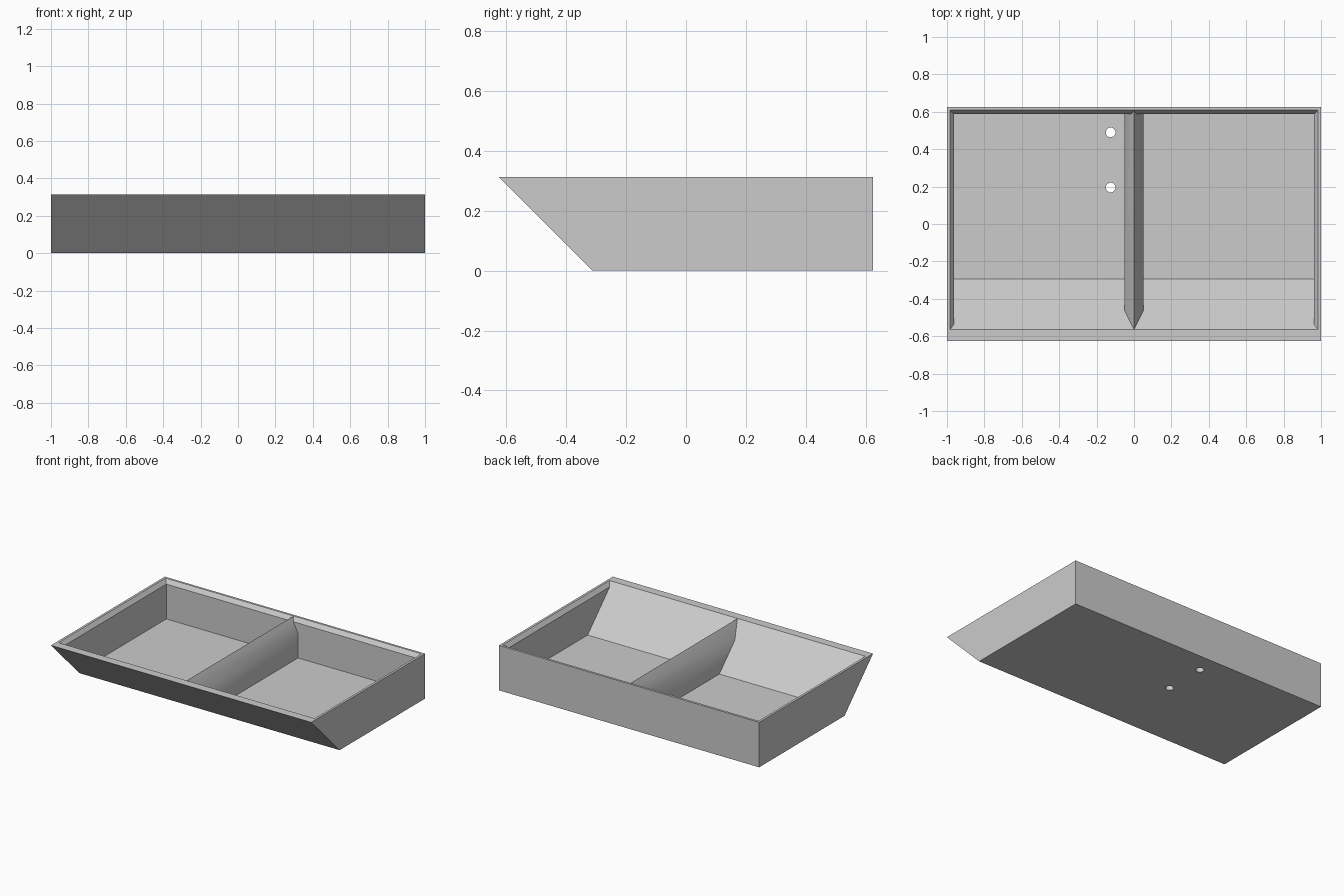
import bpy, bmesh, math

default = bpy.data.objects.get("Cube")
if default:
    bpy.data.objects.remove(default, do_unlink=True)

H = 0.3125          # tray height
FLOOR = 0.0425      # floor thickness
LIP = 0.028         # depth of the chamfered lip
RIDGE = 0.2125      # height where the divider starts to taper

grey = bpy.data.materials.new("light grey")
grey.use_nodes = True
colour = (0.6, 0.6, 0.6, 1)
grey.diffuse_color = colour
grey.node_tree.nodes["Principled BSDF"].inputs["Base Color"].default_value = colour


def loft(name, rings):
    """Solid through stacked rectangles: (half width, front y, back y, z)."""
    bm = bmesh.new()
    loops = [[bm.verts.new(p) for p in
              ((-w, f, z), (w, f, z), (w, b, z), (-w, b, z))]
             for w, f, b, z in rings]
    bm.faces.new(loops[0][::-1])
    bm.faces.new(loops[-1])
    for low, high in zip(loops, loops[1:]):
        for i in range(4):
            j = (i + 1) % 4
            bm.faces.new((low[i], low[j], high[j], high[i]))
    bmesh.ops.remove_doubles(bm, verts=bm.verts, dist=1e-5)
    bmesh.ops.recalc_face_normals(bm, faces=bm.faces)
    mesh = bpy.data.meshes.new(name)
    bm.to_mesh(mesh)
    bm.free()
    mesh.materials.append(grey)
    obj = bpy.data.objects.new(name, mesh)
    bpy.context.collection.objects.link(obj)
    return obj


def combine(target, tool, operation):
    """Apply a boolean and discard the tool."""
    tool.hide_render = True
    mod = target.modifiers.new(operation, 'BOOLEAN')
    mod.operation, mod.object, mod.solver = operation, tool, 'EXACT'
    bpy.ops.object.select_all(action='DESELECT')
    bpy.context.view_layer.objects.active = target
    target.select_set(True)
    bpy.ops.object.modifier_apply(modifier=mod.name)
    bpy.data.objects.remove(tool, do_unlink=True)


def slope(top_y, z):
    """Y on a 45 degree front slope that reaches top_y at the rim."""
    return top_y + H - z


# Outer body with its sloping front
tray = loft("tray", [(1, slope(-0.625, 0), 0.625, 0),
                     (1, -0.625, 0.625, H)])

# Inner cavity with a chamfered lip on the sides and back
cavity = loft("cavity_cutter",
              [(0.9625, slope(-0.565, FLOOR), 0.588, FLOOR),
               (0.9625, slope(-0.565, H - LIP), 0.588, H - LIP),
               (0.9835, -0.565, 0.609, H),
               (0.9835, -0.615, 0.609, H + 0.05)])
combine(tray, cavity, 'DIFFERENCE')

# Central divider tapering to a ridge
divider = loft("divider", [(0.05, slope(-0.59, 0.02), 0.615, 0.02),
                           (0.05, slope(-0.59, RIDGE), 0.615, RIDGE),
                           (0, -0.59, 0.615, H - 0.0005)])
combine(tray, divider, 'UNION')

# Two drain holes beside the divider
for y in (0.49, 0.195):
    bpy.ops.mesh.primitive_cylinder_add(vertices=32, radius=0.026, depth=0.2,
                                        location=(-0.125, y, 0))
    hole = bpy.context.object
    hole.data.materials.append(grey)
    combine(tray, hole, 'DIFFERENCE')

# Smooth the divider sides and holes, keep the other edges crisp
bpy.ops.object.shade_smooth_by_angle(angle=math.radians(30))
